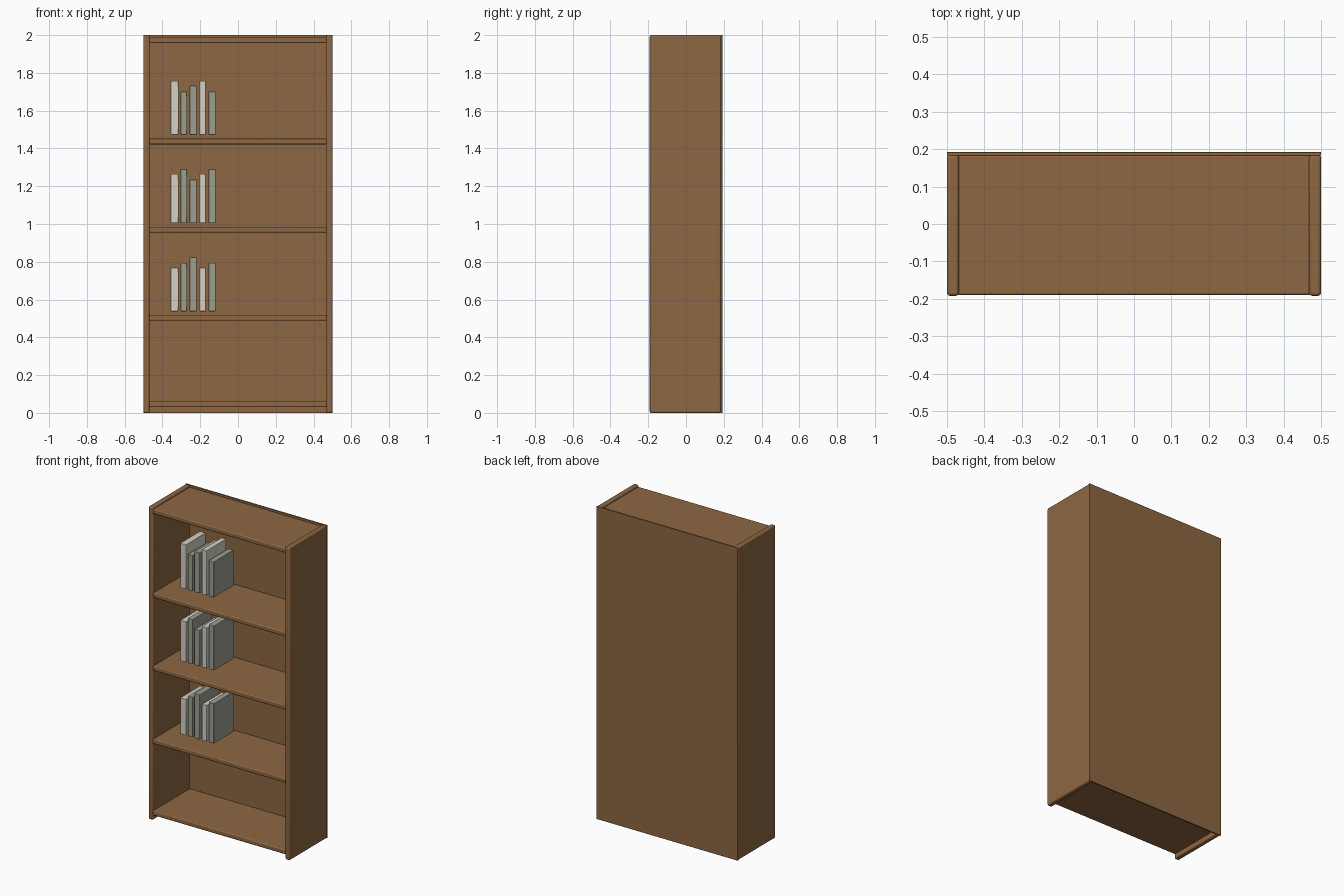
import bpy
import bmesh

cube = bpy.data.objects.get("Cube")
if cube:
    bpy.data.objects.remove(cube, do_unlink=True)


def material(name, rgb):
    mat = bpy.data.materials.new(name)
    mat.use_nodes = True
    mat.diffuse_color = (*rgb, 1)
    mat.node_tree.nodes["Principled BSDF"].inputs["Base Color"].default_value = (*rgb, 1)
    return mat


wood = material("brown wood", (0.27, 0.135, 0.055))
cream = material("cream cover", (0.66, 0.64, 0.56))
sage = material("grey green cover", (0.33, 0.35, 0.28))


def box(name, x, y, z, mat, bevel):
    """Box spanning three (low, high) ranges, with rounded edges."""
    bm = bmesh.new()
    bmesh.ops.create_cube(bm, size=1)
    for v in bm.verts:
        v.co = [r[0] + (c + 0.5) * (r[1] - r[0]) for c, r in zip(v.co, (x, y, z))]
    mesh = bpy.data.meshes.new(name)
    bm.to_mesh(mesh)
    bm.free()
    mesh.materials.append(mat)
    ob = bpy.data.objects.new(name, mesh)
    bpy.context.collection.objects.link(ob)
    mod = ob.modifiers.new("rounded edges", 'BEVEL')
    mod.width = bevel
    mod.segments = 3
    for o in bpy.context.selected_objects:
        o.select_set(False)
    ob.select_set(True)
    bpy.context.view_layer.objects.active = ob
    bpy.ops.object.shade_smooth_by_angle()
    return ob


# Carcass: two sides and a thin back panel
box("right_side", (-0.5, -0.468), (-0.192, 0.185), (0, 2), wood, 0.008)
box("left_side", (0.468, 0.5), (-0.192, 0.185), (0, 2), wood, 0.008)
box("back_panel", (-0.5, 0.5), (0.183, 0.192), (0, 2), wood, 0.001)

# Shelves, from the base board to the top board
names = ("base_board", "lower_shelf", "middle_shelf", "upper_shelf", "top_board")
for name, z in zip(names, (0.045, 0.503, 0.97, 1.437, 1.973)):
    box(name, (-0.472, 0.472), (-0.19, 0.185), (z - 0.015, z + 0.015), wood, 0.006)

# Books: the same five positions on each row, with varying heights
spines = ((-0.336, 0.042, cream), (-0.287, 0.034, sage), (-0.237, 0.037, sage),
          (-0.187, 0.034, cream), (-0.137, 0.037, sage))
rows = (("lower", 0.538, (0.231, 0.256, 0.286)),
        ("middle", 1.005, (0.26, 0.286, 0.23)),
        ("upper", 1.472, (0.286, 0.229, 0.26)))
for row, base, heights in rows:
    for i, (x, width, cover) in enumerate(spines):
        box(f"{row}_book_{i + 1}", (x - width / 2, x + width / 2), (-0.075, 0.125),
            (base, base + heights[i % len(heights)]), cover, 0.003)
